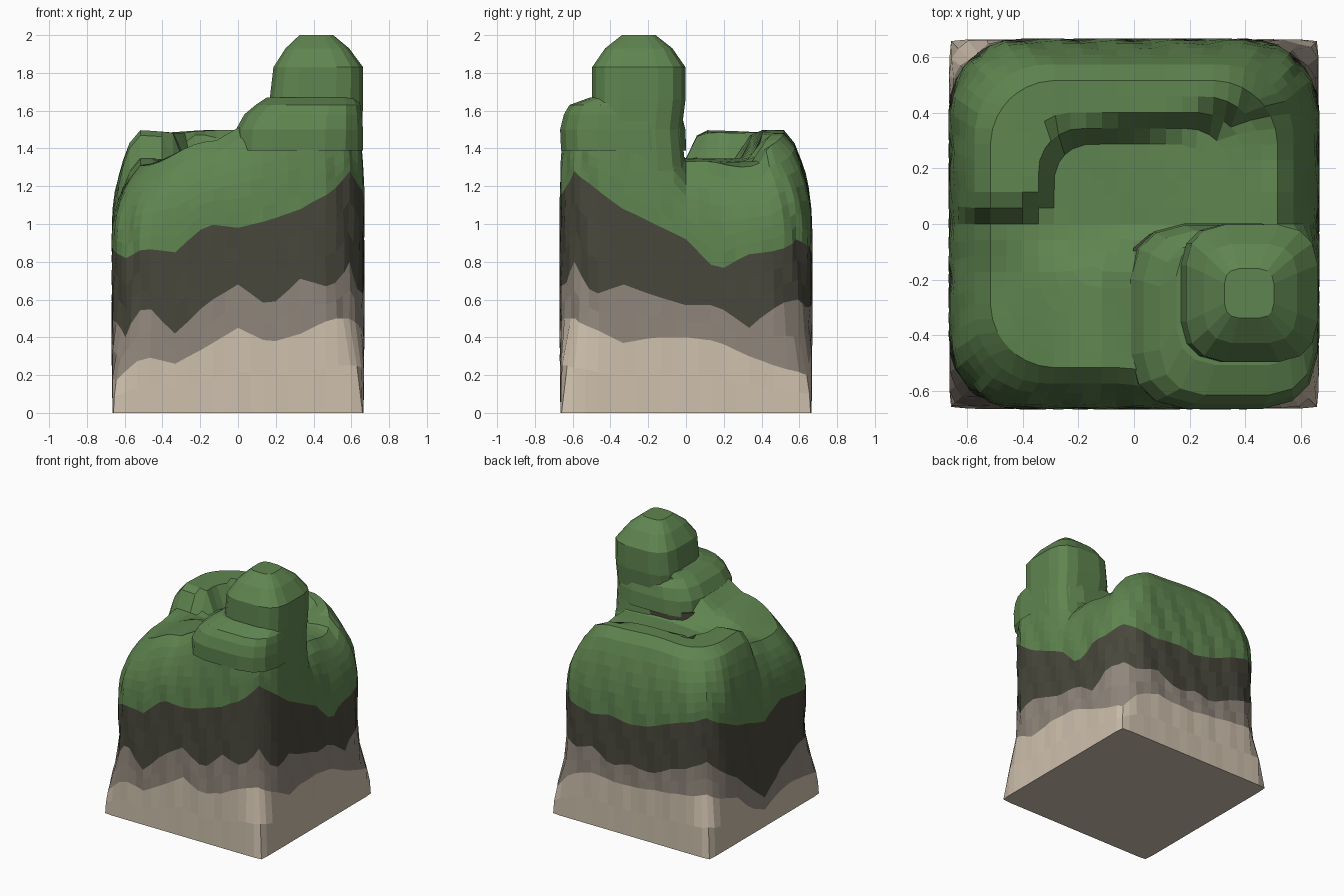
import bpy, math
from mathutils import Vector

if "Cube" in bpy.data.objects:
    bpy.data.objects.remove(bpy.data.objects["Cube"])

N = 20            # cells along each side
HALF = 0.665

# Heights of the layer seams, 8 samples per side: front, right, back, left
SAND = [.17, .30, .26, .35, .45, .37, .42, .50, .50, .45, .37, .40, .40, .38, .30, .24,
        .20, .35, .40, .38, .38, .40, .42, .44, .45, .40, .35, .20, .13, .20, .22, .20]
ROCK = [.40, .58, .42, .58, .68, .56, .71, .66, .80, .62, .68, .62, .57, .57, .45, .58,
        .60, .55, .60, .50, .55, .52, .60, .65, .70, .60, .50, .35, .22, .35, .45, .50]
SOIL = [.82, .87, .85, 1.0, .98, 1.02, 1.08, 1.17, 1.28, 1.2, 1.08, 1.0, .92, .75, .84, .86,
        .92, .88, .85, .88, .85, .88, .95, 1.0, 1.03, .97, .90, .85, .80, .90, .88, .85]


def material(name, rgb):
    m = bpy.data.materials.new(name)
    m.diffuse_color = (*rgb, 1)
    m.use_nodes = True
    m.node_tree.nodes["Principled BSDF"].inputs["Base Color"].default_value = m.diffuse_color
    return m


SAND_M = material("sand", (.62, .53, .42))
ROCK_M = material("rock", (.28, .24, .20))
SOIL_M = material("soil", (.066, .064, .045))
GRASS_M = material("grass", (.115, .235, .08))


def make(name, verts, faces, mat):
    me = bpy.data.meshes.new(name)
    me.from_pydata(verts, [], faces)
    me.materials.append(mat)
    ob = bpy.data.objects.new(name, me)
    bpy.context.collection.objects.link(ob)
    return ob


def step(a, b, x):
    t = min(1, max(0, (x - a) / (b - a)))
    return t * t * (3 - 2 * t)


def seam(table, i):
    f = i / (4 * N) * 32
    k = int(f)
    return table[k % 32] + (table[(k + 1) % 32] - table[k % 32]) * (f - k)


def square(i):
    """Point i of the perimeter on the -1..1 square, from the front left corner."""
    s, t = divmod(i % (4 * N), N)
    t = 2 * t / N - 1
    return [(t, -1), (1, t), (-t, 1), (-1, -t)][s]


def rounded(u, v, half, radius):
    x, y, c = u * half, v * half, half - radius
    cx, cy = min(c, max(-c, x)), min(c, max(-c, y))
    d = Vector((x - cx, y - cy))
    if d.length > 1e-6:
        d = d.normalized() * radius
    return cx + d.x, cy + d.y


def ground(x, y):
    """Height of the grassy top: valley, front slope and raised back-left step."""
    front = 1.31 + .12 * step(-.5, -.15, x) + .09 * step(-.15, .03, x)
    z = 1.34 + (front - 1.34) * (1 - step(-.2, 0, y))
    z -= .05 * step(.35, .6, x) * step(.1, .3, y)
    edge = .02 + .27 * step(-.37, -.27, x) + .13 * max(0, x + .28)
    rise = step(edge - .02, edge + .06, y) * (1 - .6 * step(.25, .55, x))
    return z + (1.49 - z) * rise + .008 * math.sin(9 * x + 5 * y)


def rim(u, v):
    corner = step(-.1, .5, u) * step(.2, -.3, v) if v < 0 else 0
    x, y = rounded(u, v, HALF - .09 * (1 - .75 * corner), .26)
    return x, y, ground(x, y) - .07 * (1 - corner)


def wall_point(i, z):
    u, v = square(i)
    k = step(0, .55, z)
    x, y = rounded(u, v, HALF, .02 + .24 * k)
    w = 1 + .012 * k * math.sin(i * 1.9 + z * 11)
    if z > .01:
        x, y = x * min(w, 1.006), y * min(w, 1.006)
    return x, y, z


def layer(name, low, high, rows, mat, cap=None):
    """Wall strip between two seams, closed by a flat base or the grassy top."""
    P = 4 * N
    verts, faces = [], []
    for r in range(rows + 1):
        t = r / rows
        for i in range(P):
            z0 = low(i)
            if cap == "top":
                rx, ry, z1 = rim(*square(i))
                x, y, z = wall_point(i, z0 + (z1 - z0) * t)
                b = t ** 2.5
                verts.append((x + (rx - x) * b, y + (ry - y) * b, z))
            else:
                verts.append(wall_point(i, z0 + (high(i) - z0) * t))
    for r in range(rows):
        for i in range(P):
            a, b = r * P + i, r * P + (i + 1) % P
            faces.append((a, b, b + P, a + P))
    if cap == "base":
        faces.append(tuple(reversed(range(P))))
    if cap == "top":
        ids = {}
        for i in range(P):
            u, v = square(i)
            ids[round((u + 1) * N / 2), round((v + 1) * N / 2)] = rows * P + i
        for a in range(1, N):
            for b in range(1, N):
                u, v = 2 * a / N - 1, 2 * b / N - 1
                r = max(abs(u), abs(v))
                x, y = (0, 0) if r < 1e-6 else [c * r for c in rim(u / r, v / r)[:2]]
                ids[a, b] = len(verts)
                verts.append((x, y, ground(x, y)))
        for a in range(N):
            for b in range(N):
                faces.append((ids[a, b], ids[a + 1, b], ids[a + 1, b + 1], ids[a, b + 1]))
    make(name, verts, faces, mat)


def mound(name, rings, mat, sides=16, power=.55):
    """Stack of rounded-square rings: z, centre x, centre y, half x, half y."""
    verts, faces = [], []
    for z, cx, cy, hx, hy in rings:
        for i in range(sides):
            a = 2 * math.pi * (i + .5) / sides
            c, s = math.cos(a), math.sin(a)
            verts.append((cx + hx * math.copysign(abs(c) ** power, c),
                          cy + hy * math.copysign(abs(s) ** power, s), z))
    for r in range(len(rings) - 1):
        for i in range(sides):
            a, b = r * sides + i, r * sides + (i + 1) % sides
            faces.append((a, b, b + sides, a + sides))
    faces.append(tuple(range(len(verts) - sides, len(verts))))
    make(name, verts, faces, mat)


# Ground layers from bottom to top
sand, rock, soil = (lambda i, t=t: seam(t, i) for t in (SAND, ROCK, SOIL))
layer("sand_layer", lambda i: 0, sand, 2, SAND_M, "base")
layer("rock_layer", sand, rock, 2, ROCK_M)
layer("soil_layer", rock, soil, 3, SOIL_M)
layer("grass_layer", soil, None, 6, GRASS_M, "top")

# Bare soil showing under the shelf
mound("bare_soil_patch", [(1.25, .28, -.28, .31, .27), (1.42, .28, -.28, .31, .27)], SOIL_M)

# Shelf in the front right corner
mound("grass_shelf", [(1.39, .32, -.33, .345, .335), (1.50, .325, -.335, .34, .335),
                      (1.58, .345, -.335, .315, .315), (1.63, .37, -.34, .28, .28),
                      (1.67, .39, -.28, .24, .23)], GRASS_M)

# Tall rounded peak
mound("grass_peak", [(1.28, .42, -.25, .24, .25), (1.50, .42, -.26, .24, .24),
                     (1.66, .415, -.25, .25, .25), (1.83, .425, -.25, .24, .25),
                     (1.93, .42, -.25, .17, .18), (2.00, .415, -.25, .09, .09)], GRASS_M)
